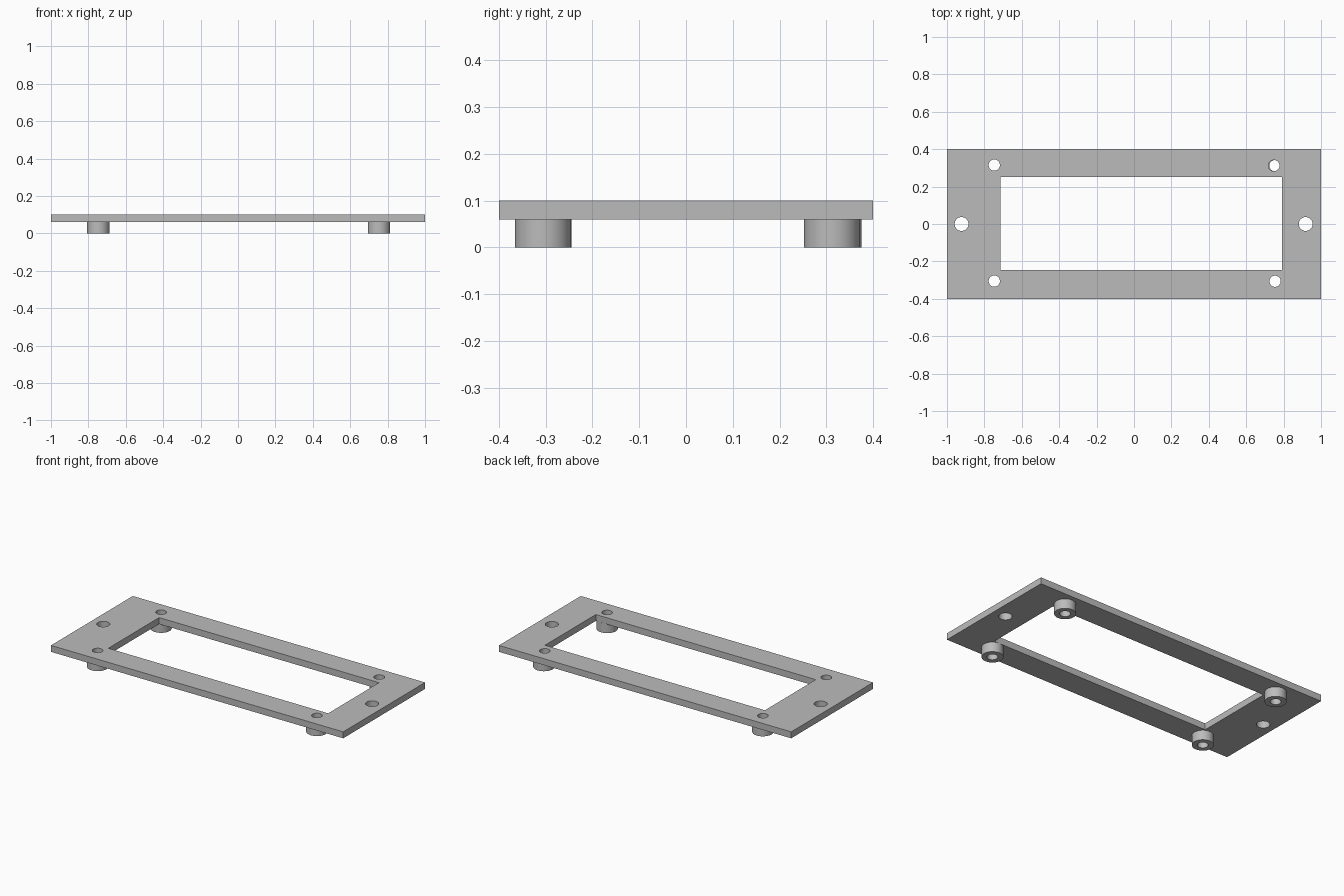
import bpy
import math

old = bpy.data.objects.get("Cube")
if old:
    bpy.data.objects.remove(old, do_unlink=True)

PLATE_BOTTOM, PLATE_TOP = 0.06, 0.10

grey = bpy.data.materials.new("plain grey")
grey.use_nodes = True
colour = (0.5, 0.5, 0.5, 1)
grey.diffuse_color = colour
grey.node_tree.nodes["Principled BSDF"].inputs["Base Color"].default_value = colour


def box(name, x0, x1, y0, y1, z0, z1):
    bpy.ops.mesh.primitive_cube_add(size=1, location=((x0 + x1) / 2, (y0 + y1) / 2, (z0 + z1) / 2))
    ob = bpy.context.object
    ob.name = name
    ob.scale = (x1 - x0, y1 - y0, z1 - z0)
    bpy.ops.object.transform_apply(location=False, rotation=False, scale=True)
    ob.data.materials.append(grey)
    return ob


def cylinder(name, x, y, radius, z0, z1):
    bpy.ops.mesh.primitive_cylinder_add(vertices=48, radius=radius, depth=z1 - z0,
                                        location=(x, y, (z0 + z1) / 2))
    ob = bpy.context.object
    ob.name = name
    ob.data.materials.append(grey)
    return ob


def cut(target, cutter):
    mod = target.modifiers.new("cut", "BOOLEAN")
    mod.operation = "DIFFERENCE"
    mod.solver = "EXACT"
    mod.object = cutter
    bpy.ops.object.select_all(action="DESELECT")
    bpy.context.view_layer.objects.active = target
    target.select_set(True)
    bpy.ops.object.modifier_apply(modifier=mod.name)
    bpy.data.objects.remove(cutter, do_unlink=True)


def finish(ob):
    bpy.ops.object.select_all(action="DESELECT")
    bpy.context.view_layer.objects.active = ob
    ob.select_set(True)
    bpy.ops.object.shade_smooth_by_angle(angle=math.radians(30))


# Flat frame with its display window
plate = box("frame_plate", -1, 1, -0.4, 0.4, PLATE_BOTTOM, PLATE_TOP)
cut(plate, box("window_cutter", -0.715, 0.79, -0.247, 0.25, 0, 0.2))

# Mounting holes at both ends
for x in (-0.922, 0.918):
    cut(plate, cylinder("mount_cutter", x, 0, 0.037, 0, 0.2))

# Standoffs under the corners: name, centre, and offset of the plate hole
standoffs = [
    ("back_right_standoff", -0.747, 0.315, 0),
    ("front_right_standoff", -0.747, -0.305, 0),
    ("back_left_standoff", 0.754, 0.312, -0.006),
    ("front_left_standoff", 0.754, -0.306, 0),
]
for name, x, y, shift in standoffs:
    cut(plate, cylinder("screw_cutter", x + shift, y, 0.03, 0, 0.2))
    post = cylinder(name, x, y, 0.06, 0, PLATE_BOTTOM)
    cut(post, cylinder("bore_cutter", x, y, 0.03, -0.1, 0.2))
    finish(post)

finish(plate)
